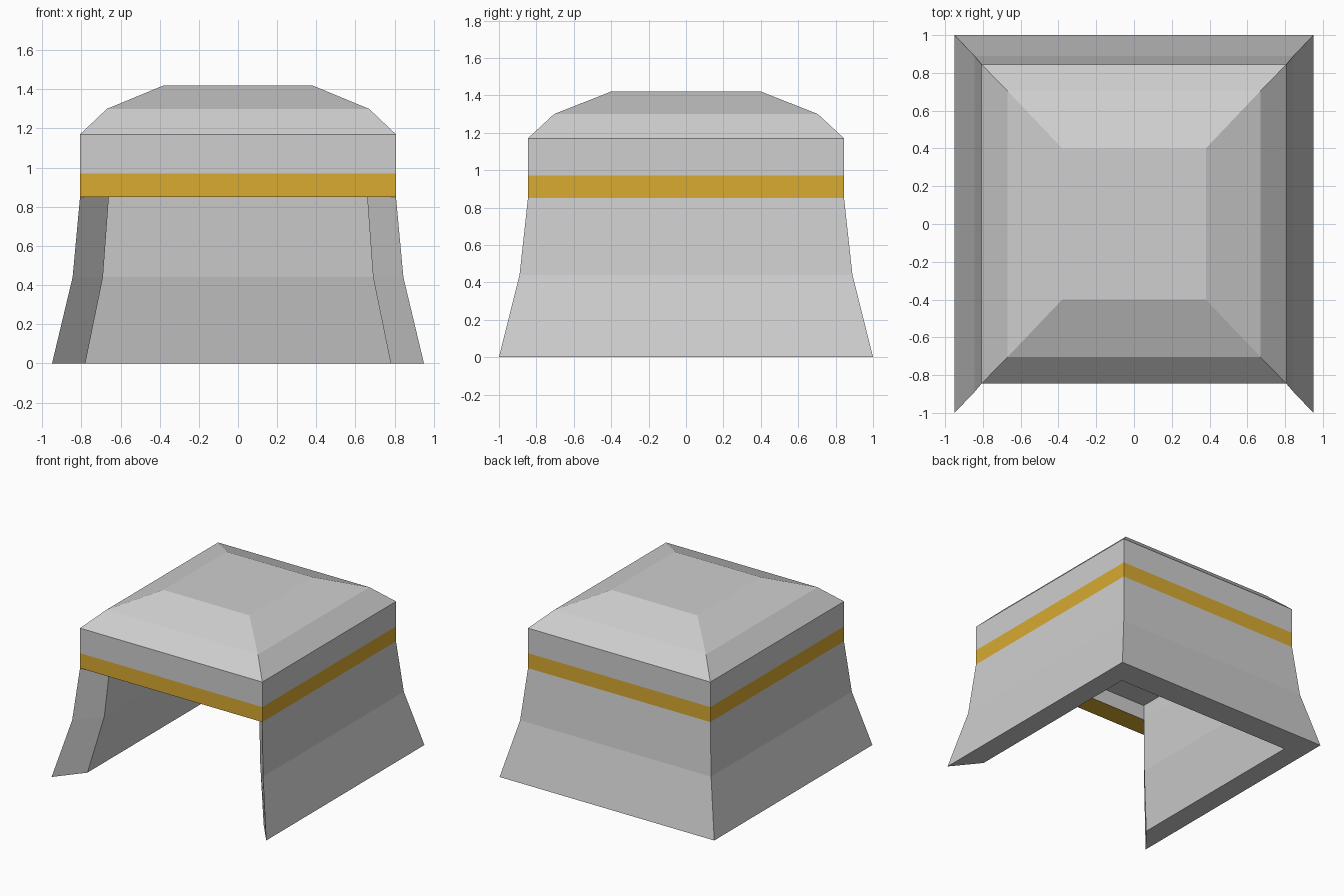
import bpy
import bmesh

cube = bpy.data.objects.get("Cube")
if cube:
    bpy.data.objects.remove(cube, do_unlink=True)


def make_material(name, color):
    mat = bpy.data.materials.new(name)
    mat.use_nodes = True
    mat.diffuse_color = color
    mat.node_tree.nodes["Principled BSDF"].inputs["Base Color"].default_value = color
    return mat


GRAY = make_material("light gray", (0.62, 0.62, 0.62, 1))
GOLD = make_material("gold", (0.69, 0.405, 0.031, 1))

# Half width, half depth and height of each rectangular section
OUTER_SKIRT = [(0.95, 1.0, 0), (0.845, 0.89, 0.44), (0.807, 0.845, 0.85)]
INNER_SKIRT = [(0.78, 0.79, 0), (0.69, 0.705, 0.44), (0.66, 0.675, 0.85)]
OUTER_BAND = [OUTER_SKIRT[-1], (0.807, 0.845, 0.97)]
INNER_BAND = [INNER_SKIRT[-1], (0.66, 0.675, 0.97)]
CROWN = [OUTER_BAND[-1], (0.807, 0.845, 1.17), (0.67, 0.705, 1.30), (0.38, 0.40, 1.42)]
FRONT, LEFT, BACK, RIGHT = range(4)
ALL_SIDES = (FRONT, LEFT, BACK, RIGHT)


def make_rings(bm, sections):
    """Four corners per section, counter-clockwise from the front right."""
    signs = ((-1, -1), (1, -1), (1, 1), (-1, 1))
    return [[bm.verts.new((sx * w, sy * d, z)) for sx, sy in signs]
            for w, d, z in sections]


def add_face(bm, verts, flip=False, slot=0):
    face = bm.faces.new(verts[::-1] if flip else verts)
    face.material_index = slot


def add_walls(bm, rings, sides, inward=False, slot=0):
    for lo, hi in zip(rings, rings[1:]):
        for i in sides:
            j = (i + 1) % 4
            add_face(bm, [lo[i], lo[j], hi[j], hi[i]], inward, slot)


def add_underside(bm, outer, inner, sides, slot=0):
    for i in sides:
        j = (i + 1) % 4
        add_face(bm, [outer[i], inner[i], inner[j], outer[j]], slot=slot)


def finish(bm, name, materials):
    loose = [v for v in bm.verts if not v.link_faces]
    bmesh.ops.delete(bm, geom=loose, context='VERTS')
    mesh = bpy.data.meshes.new(name)
    bm.to_mesh(mesh)
    bm.free()
    for mat in materials:
        mesh.materials.append(mat)
    obj = bpy.data.objects.new(name, mesh)
    bpy.context.collection.objects.link(obj)


# Flared skirt: three thick walls, open at the front with mitred ends
bm = bmesh.new()
outer, inner = make_rings(bm, OUTER_SKIRT), make_rings(bm, INNER_SKIRT)
skirt_sides = (LEFT, BACK, RIGHT)
add_walls(bm, outer, skirt_sides)
add_walls(bm, inner, skirt_sides, inward=True)
add_underside(bm, outer[0], inner[0], skirt_sides)
for corner in (0, 1):
    for k in range(len(outer) - 1):
        add_face(bm, [outer[k][corner], outer[k + 1][corner],
                      inner[k + 1][corner], inner[k][corner]], flip=corner == 0)
finish(bm, "skirt", [GRAY])

# Gold band, with its underside showing over the front opening
bm = bmesh.new()
outer, inner = make_rings(bm, OUTER_BAND), make_rings(bm, INNER_BAND)
add_walls(bm, outer, ALL_SIDES, slot=1)
add_walls(bm, inner, ALL_SIDES, inward=True)
add_underside(bm, outer[0], inner[0], [FRONT], slot=1)
finish(bm, "band", [GRAY, GOLD])

# Bevelled crown and the flat ceiling inside it
bm = bmesh.new()
rings = make_rings(bm, CROWN)
add_walls(bm, rings, ALL_SIDES)
add_face(bm, rings[-1])
ceiling = make_rings(bm, INNER_BAND[-1:])[0]
add_face(bm, ceiling, flip=True)
finish(bm, "crown", [GRAY])
